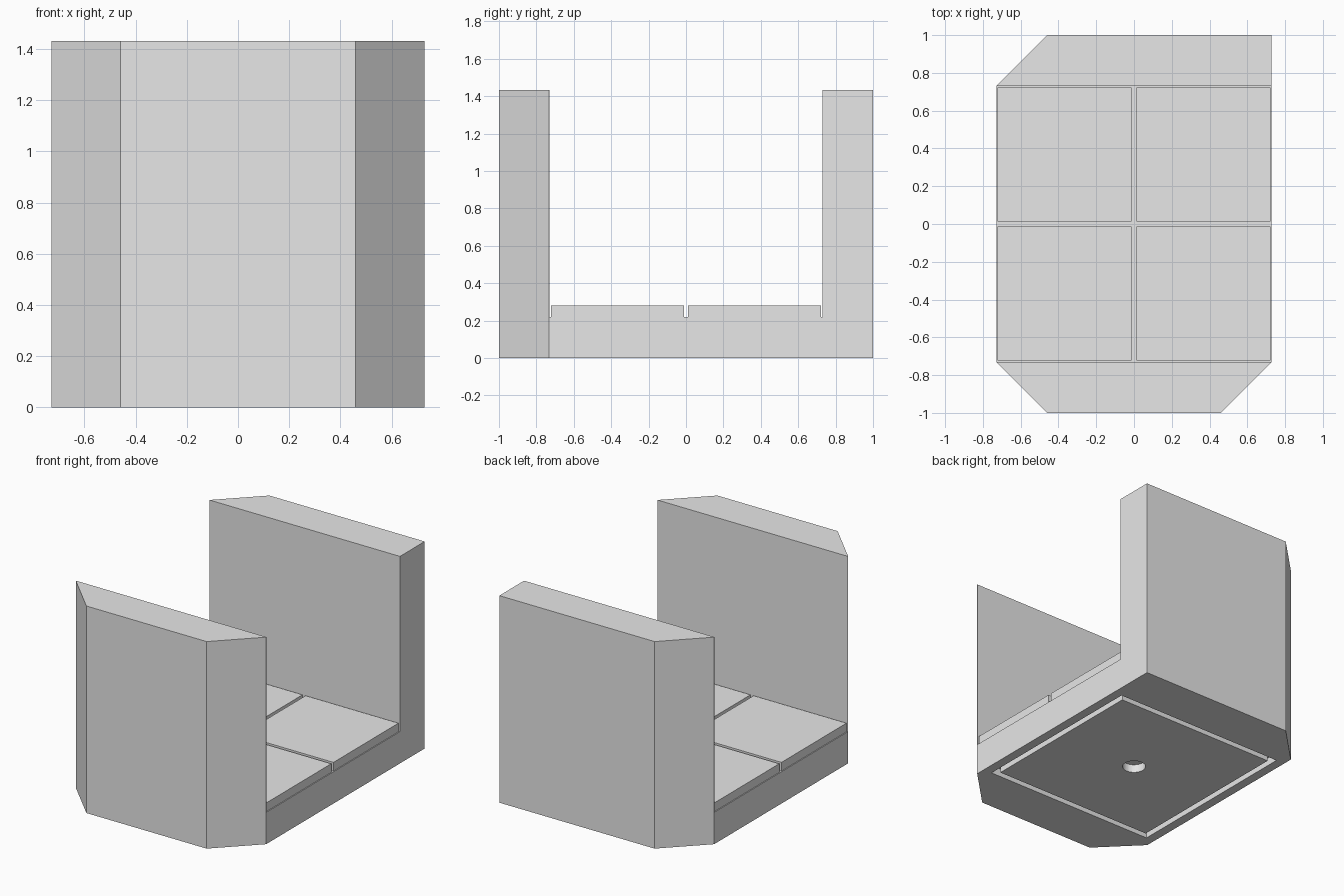
import bpy, bmesh

if "Cube" in bpy.data.objects:
    bpy.data.objects.remove(bpy.data.objects["Cube"], do_unlink=True)

stone = bpy.data.materials.new("light grey stone")
stone.use_nodes = True
stone.diffuse_color = (0.8, 0.8, 0.8, 1)
stone.node_tree.nodes["Principled BSDF"].inputs["Base Color"].default_value = (0.8, 0.8, 0.8, 1)

HALF_X, HALF_Y, HEIGHT = 0.728, 1.0, 1.432
CUT = 0.268          # corner chamfer, equal to the wall thickness
WALL_Y = 0.73
FLOOR = 0.22
RECESS = 0.057


def prism(name, outline, z0, z1):
    """Extrude a flat outline from z0 to z1."""
    bm = bmesh.new()
    face = bm.faces.new([bm.verts.new((x, y, z0)) for x, y in outline])
    top = bmesh.ops.extrude_face_region(bm, geom=[face])["geom"]
    bmesh.ops.translate(bm, vec=(0, 0, z1 - z0),
                        verts=[v for v in top if isinstance(v, bmesh.types.BMVert)])
    bmesh.ops.recalc_face_normals(bm, faces=bm.faces)
    mesh = bpy.data.meshes.new(name)
    bm.to_mesh(mesh)
    bm.free()
    mesh.materials.append(stone)
    obj = bpy.data.objects.new(name, mesh)
    bpy.context.collection.objects.link(obj)
    return obj


def rect(x0, x1, y0, y1):
    return [(x0, y0), (x1, y0), (x1, y1), (x0, y1)]


def combine(target, tool, operation):
    """Apply a boolean and discard its tool."""
    mod = target.modifiers.new("shape", 'BOOLEAN')
    mod.operation, mod.solver, mod.object = operation, 'EXACT', tool
    bpy.context.view_layer.objects.active = target
    bpy.ops.object.modifier_apply(modifier=mod.name)
    bpy.data.objects.remove(tool, do_unlink=True)


# Base and two walls: a block with three chamfered corners
outline = [(-HALF_X + CUT, -HALF_Y), (HALF_X - CUT, -HALF_Y), (HALF_X, -HALF_Y + CUT),
           (HALF_X, HALF_Y), (-HALF_X + CUT, HALF_Y), (-HALF_X, HALF_Y - CUT),
           (-HALF_X, -HALF_Y + CUT)]
corridor = prism("corridor_base_and_walls", outline, 0, HEIGHT)
combine(corridor, prism("passage_cutter", rect(-1, 1, -WALL_Y, WALL_Y), FLOOR, 2), 'DIFFERENCE')

# Square groove under the base
groove = prism("groove_cutter", rect(-0.663, 0.663, -0.663, 0.663), -0.1, RECESS)
combine(groove, prism("groove_core", rect(-0.622, 0.622, -0.622, 0.622), -0.2, 0.2), 'DIFFERENCE')
combine(corridor, groove, 'DIFFERENCE')

# Round socket at the middle of the underside
bpy.ops.mesh.primitive_cylinder_add(vertices=48, radius=0.075, depth=2 * RECESS)
combine(corridor, bpy.context.object, 'DIFFERENCE')

# Four floor slabs with narrow gaps
NEAR, FAR = 0.012, 0.722
for side, sx in (("left", 1), ("right", -1)):
    for end, sy in (("front", -1), ("back", 1)):
        xs = sorted((sx * NEAR, sx * FAR))
        ys = sorted((sy * NEAR, sy * FAR))
        prism(f"floor_slab_{end}_{side}", rect(*xs, *ys), FLOOR, 0.28)
